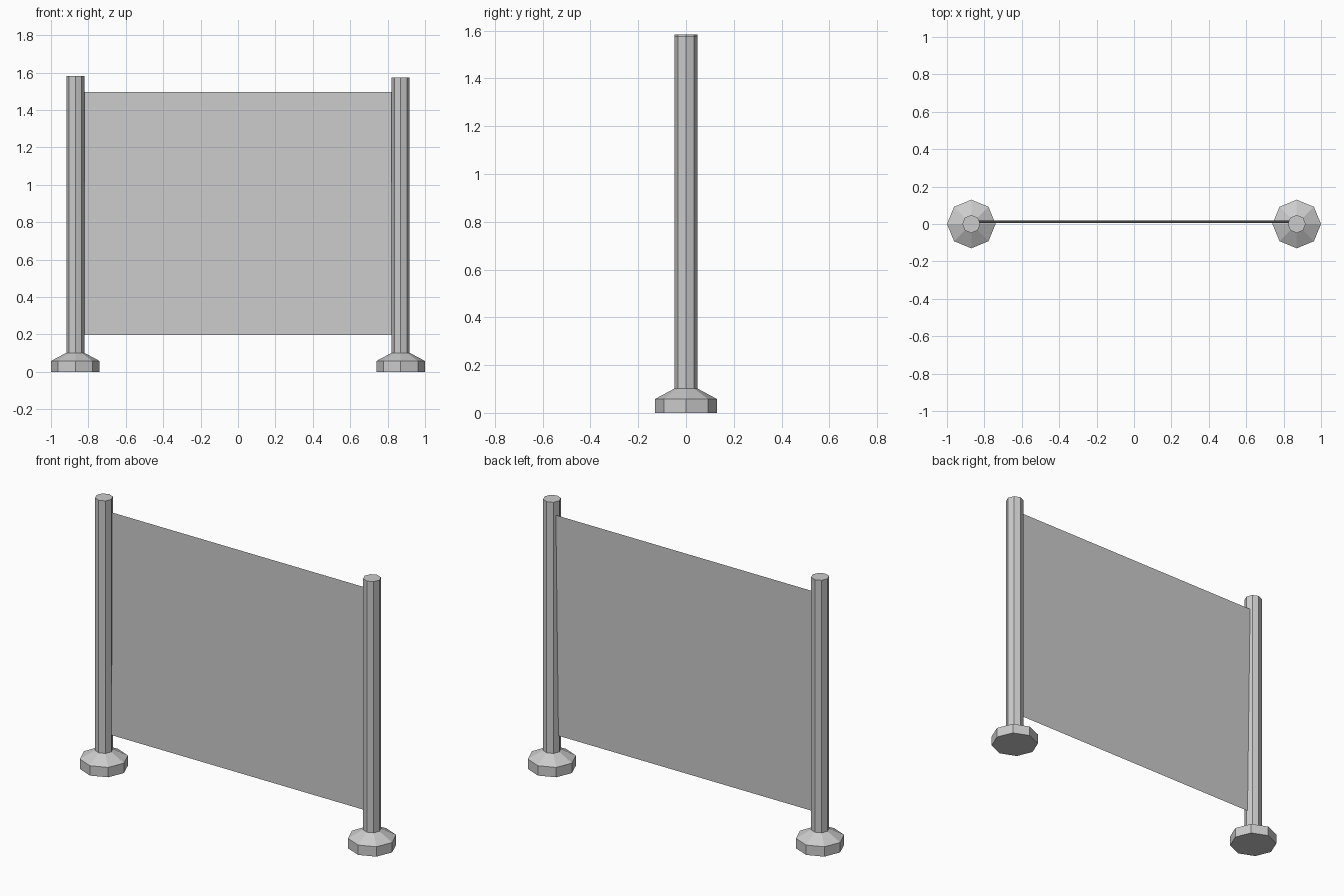
import bpy, bmesh
from math import cos, sin, tau

if "Cube" in bpy.data.objects:
    bpy.data.objects.remove(bpy.data.objects["Cube"])

SIDES = 8


def make_object(name, bm):
    mesh = bpy.data.meshes.new(name)
    bm.to_mesh(mesh)
    bm.free()
    obj = bpy.data.objects.new(name, mesh)
    bpy.context.collection.objects.link(obj)
    return obj


def lathe(name, profile, x):
    """Closed octagonal solid from (radius, height) points."""
    bm = bmesh.new()
    rings = [[bm.verts.new((x + r * cos(tau * i / SIDES), r * sin(tau * i / SIDES), z))
              for i in range(SIDES)] for r, z in profile]
    for low, high in zip(rings, rings[1:]):
        for i in range(SIDES):
            j = (i + 1) % SIDES
            bm.faces.new((low[i], low[j], high[j], high[i]))
    bm.faces.new(rings[0][::-1])
    bm.faces.new(rings[-1])
    return make_object(name, bm)


# Posts with flared feet; the right one is slightly shorter
for side, x, top in (("left", -0.87, 1.583), ("right", 0.87, 1.575)):
    lathe(side + "_post", [(0.13, 0), (0.13, 0.058), (0.048, 0.102), (0.048, top)], x)

# Thin screen sheet, leaning slightly back at the top
bm = bmesh.new()
corners = [(-0.84, 0.005, 0.198), (0.84, 0.005, 0.198),
           (0.84, 0.02, 1.496), (-0.84, 0.02, 1.496)]
bm.faces.new([bm.verts.new(c) for c in corners])
make_object("screen_panel", bm)
